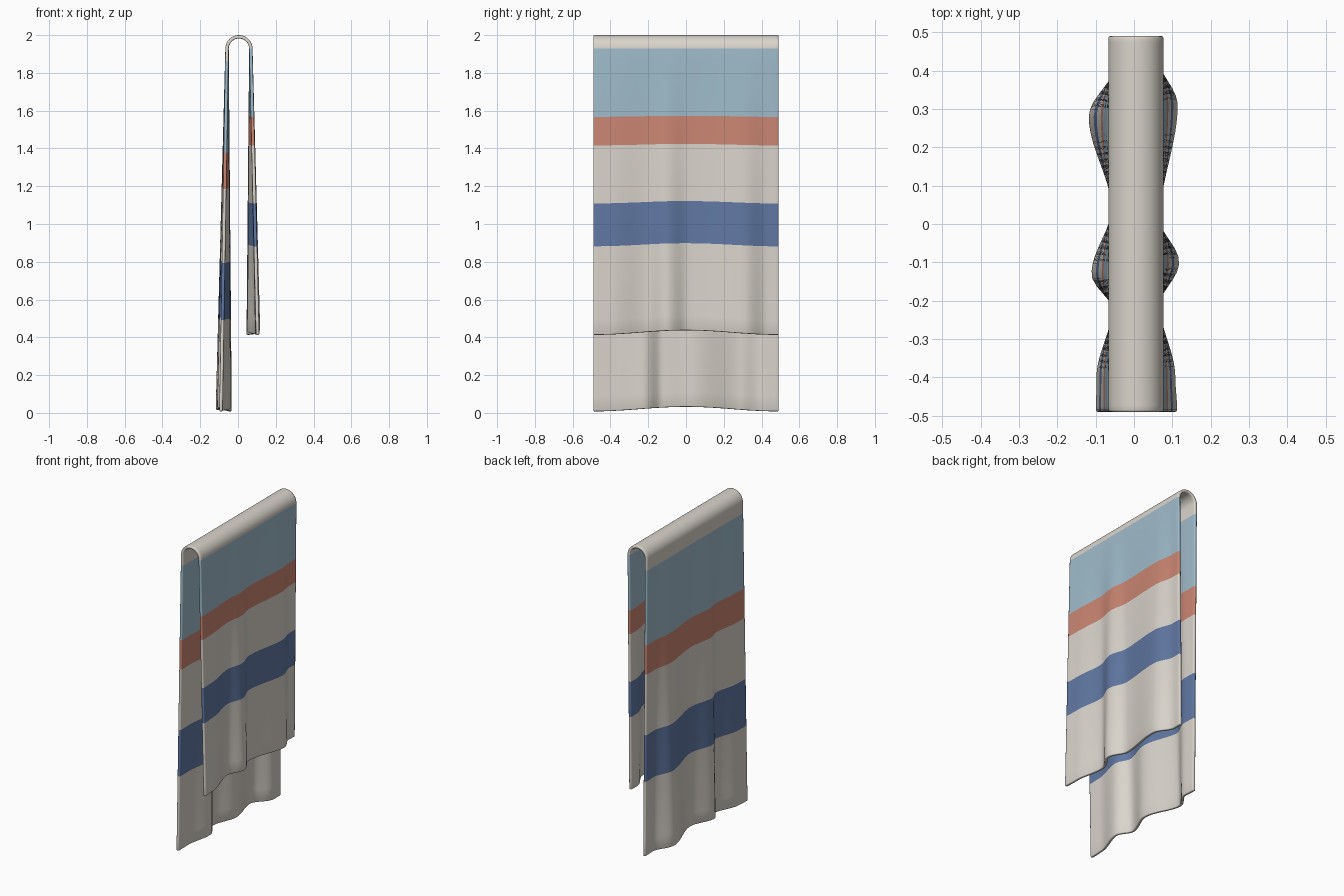
import bpy, bmesh, math

cube = bpy.data.objects.get("Cube")
if cube:
    bpy.data.objects.remove(cube)


def make_material(name, rgb):
    mat = bpy.data.materials.new(name)
    mat.use_nodes = True
    mat.diffuse_color = (*rgb, 1)
    bsdf = next(n for n in mat.node_tree.nodes if n.type == 'BSDF_PRINCIPLED')
    bsdf.inputs["Base Color"].default_value = (*rgb, 1)
    bsdf.inputs["Roughness"].default_value = 0.9
    return mat


CREAM, SKY, CORAL, NAVY = range(4)
materials = [make_material("cream cloth", (0.70, 0.66, 0.60)),
             make_material("light blue cloth", (0.35, 0.50, 0.60)),
             make_material("coral cloth", (0.60, 0.24, 0.17)),
             make_material("dark blue cloth", (0.12, 0.19, 0.37))]

HALF_WIDTH = 0.49
THICK = 0.018
RADIUS = 0.063
MID_X = 0.005
ARC_Z = 2 - RADIUS - THICK / 2
COLUMNS = 56
ROWS_PER_BAND = 6

# Stripe borders from the top down, and the fold depth across the hem
right_bands = [(ARC_Z, SKY), (1.57, CORAL), (1.42, CREAM),
               (1.115, NAVY), (0.89, CREAM), (0.425, None)]
left_bands = [(ARC_Z, CREAM), (1.86, SKY), (1.38, CORAL), (1.19, CREAM),
              (0.80, NAVY), (0.50, CREAM), (0.02, None)]
right_folds = [(-0.49, 0.036), (-0.40, 0.031), (-0.21, -0.010), (-0.10, 0.041),
               (0.01, -0.010), (0.31, 0.037), (0.43, -0.014), (0.49, -0.012)]
left_folds = [(-0.49, 0.032), (-0.40, 0.031), (-0.22, -0.010), (-0.13, 0.044),
              (0.04, -0.008), (0.28, 0.051), (0.41, -0.016), (0.49, -0.014)]


def fold_depth(keys, y):
    for (y0, d0), (y1, d1) in zip(keys, keys[1:]):
        if y <= y1 + 1e-6:
            t = (y - y0) / (y1 - y0)
            t = t * t * (3 - 2 * t)
            return d0 + (d1 - d0) * t
    return keys[-1][1]


ys = [HALF_WIDTH * (2 * i / COLUMNS - 1) for i in range(COLUMNS + 1)]


def panel_rows(bands, folds, side):
    """Rows of points from the top down, each with the colour below it."""
    bottom = bands[-1][0]
    rows = []
    for (z0, colour), (z1, _) in zip(bands, bands[1:]):
        for k in range(ROWS_PER_BAND):
            rows.append((z0 + (z1 - z0) * k / ROWS_PER_BAND, colour))
    rows.append((bottom, None))
    result = []
    for z, colour in rows:
        t = (ARC_Z - z) / (ARC_Z - bottom)
        points = [(MID_X + side * (RADIUS + fold_depth(folds, y) * t), y,
                   z + t * 0.012 * math.cos(y * math.pi / HALF_WIDTH)) for y in ys]
        result.append((points, colour))
    return result


# Cloth sheet: right hem up, over the rounded top, down to the left hem
right = panel_rows(right_bands, right_folds, 1)
left = panel_rows(left_bands, left_folds, -1)
rows = [p for p, _ in reversed(right)]
colours = [c for _, c in reversed(right)][1:]
ARC_STEPS = 20
for k in range(1, ARC_STEPS):
    a = math.pi * k / ARC_STEPS
    rows.append([(MID_X + RADIUS * math.cos(a), y, ARC_Z + RADIUS * math.sin(a)) for y in ys])
colours += [CREAM] * ARC_STEPS
rows += [p for p, _ in left]
colours += [c for _, c in left][:-1]

bm = bmesh.new()
grid = [[bm.verts.new(p) for p in row] for row in rows]
for r, colour in enumerate(colours):
    for c in range(COLUMNS):
        face = bm.faces.new((grid[r][c], grid[r][c + 1], grid[r + 1][c + 1], grid[r + 1][c]))
        face.material_index = colour
bmesh.ops.recalc_face_normals(bm, faces=bm.faces)
mesh = bpy.data.meshes.new("folded_towel")
bm.to_mesh(mesh)
bm.free()
towel = bpy.data.objects.new("folded_towel", mesh)
bpy.context.collection.objects.link(towel)
for mat in materials:
    mesh.materials.append(mat)

# Cloth thickness with softened hems
solid = towel.modifiers.new("thickness", 'SOLIDIFY')
solid.thickness = THICK
solid.offset = 0
bevel = towel.modifiers.new("soft_hem", 'BEVEL')
bevel.width = 0.005
bevel.segments = 2
bevel.limit_method = 'ANGLE'
bevel.angle_limit = math.radians(50)

bpy.ops.object.select_all(action='DESELECT')
bpy.context.view_layer.objects.active = towel
towel.select_set(True)
bpy.ops.object.shade_smooth_by_angle(angle=math.radians(40))
